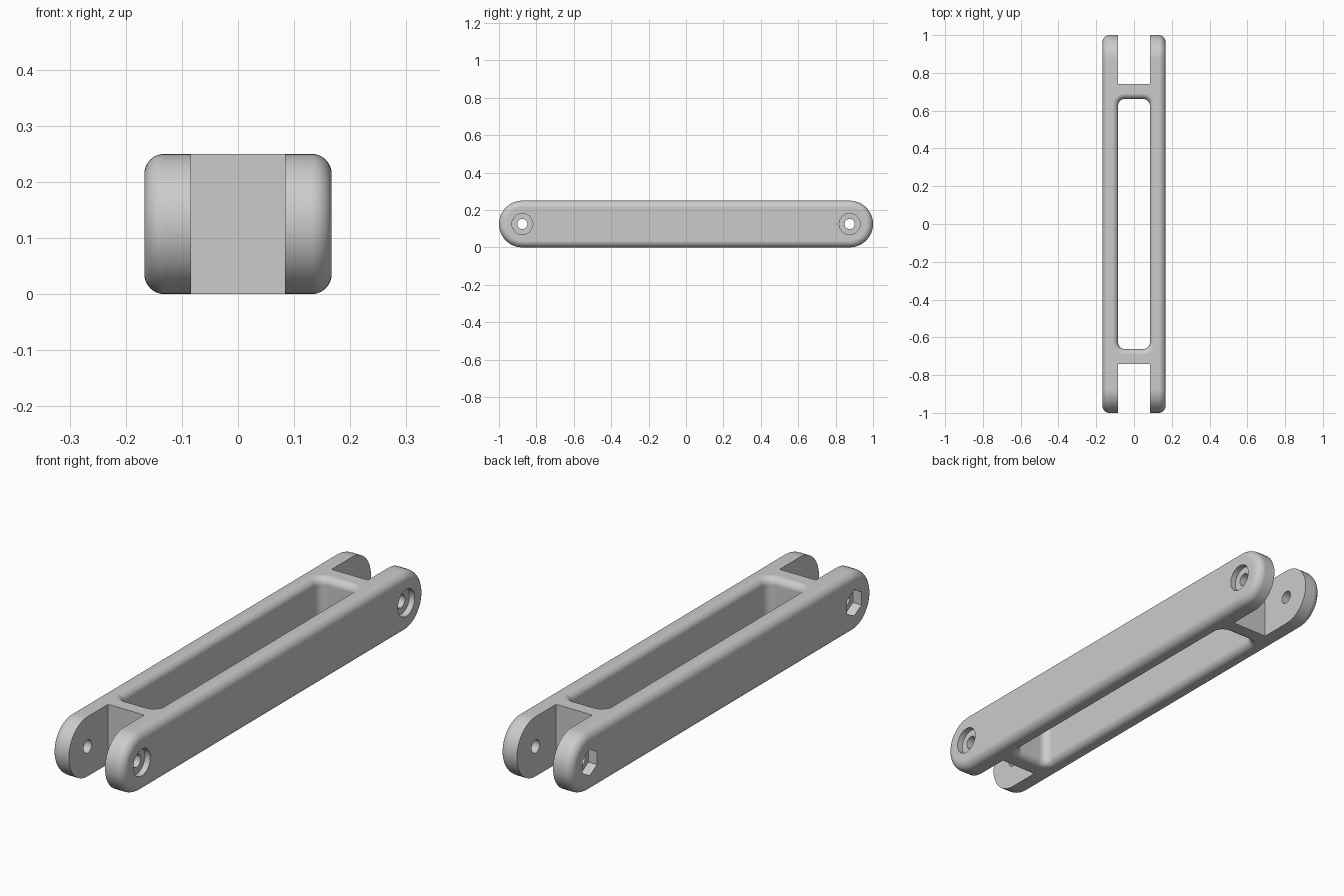
import bpy, bmesh
from math import sin, cos, pi
from mathutils import Vector

cube = bpy.data.objects.get("Cube")
if cube:
    bpy.data.objects.remove(cube, do_unlink=True)

HALF_W, HALF_L, HEIGHT = 0.167, 1.0, 0.25
MID = HEIGHT / 2
PIN_Y = HALF_L - MID          # pin holes sit at the centres of the round ends
EAR = 0.084                   # inner half width between the side rails
EDGE, RIM = 0.036, 0.03       # outer edge and window rim fillets

grey = bpy.data.materials.new("plain grey")
grey.use_nodes = True
grey.diffuse_color = (0.6, 0.6, 0.6, 1)
grey.node_tree.nodes["Principled BSDF"].inputs["Base Color"].default_value = (0.6, 0.6, 0.6, 1)


def rounded(hu, hv, r, steps=12):
    """Rounded rectangle outline."""
    pts = []
    for q, (su, sv) in enumerate([(1, 1), (-1, 1), (-1, -1), (1, -1)]):
        for i in range(steps + 1):
            a = (q + i / steps) * pi / 2
            pts.append((su * (hu - r) + r * cos(a), sv * (hv - r) + r * sin(a)))
    return pts


def polygon(r, n):
    """Regular polygon with a corner pointing up."""
    return [(r * cos(pi / 2 + i * 2 * pi / n), r * sin(pi / 2 + i * 2 * pi / n)) for i in range(n)]


def loft(name, sections, along_x=False, centre=(0, 0, 0)):
    """Skin a closed solid through (outline, offset) sections along z or x."""
    bm = bmesh.new()
    rings = []
    for outline, w in sections:
        rings.append([bm.verts.new(Vector((w, u, v) if along_x else (u, v, w)) + Vector(centre))
                      for u, v in outline])
    n = len(rings[0])
    for a, b in zip(rings, rings[1:]):
        for i in range(n):
            j = (i + 1) % n
            bm.faces.new((a[i], a[j], b[j], b[i]))
    bm.faces.new(rings[0][::-1])
    bm.faces.new(rings[-1])
    bmesh.ops.remove_doubles(bm, verts=bm.verts, dist=1e-5)
    bmesh.ops.recalc_face_normals(bm, faces=bm.faces)
    mesh = bpy.data.meshes.new(name)
    bm.to_mesh(mesh)
    bm.free()
    mesh.materials.append(grey)
    obj = bpy.data.objects.new(name, mesh)
    bpy.context.collection.objects.link(obj)
    return obj


def carve(target, cutter):
    """Subtract a cutter and discard it."""
    bpy.context.view_layer.objects.active = target
    mod = target.modifiers.new("cut", 'BOOLEAN')
    mod.operation, mod.solver, mod.object = 'DIFFERENCE', 'EXACT', cutter
    bpy.ops.object.modifier_apply(modifier=mod.name)
    bpy.data.objects.remove(cutter, do_unlink=True)


# Round-ended bar with filleted outer edges
arc = [i / 8 * pi / 2 for i in range(9)]
side = []
for t in arc:
    inset = EDGE * (1 - cos(t))
    side.append((rounded(HALF_L - inset, MID - inset, MID - inset),
                 HALF_W - EDGE + EDGE * sin(t)))
bar = [(o, -w) for o, w in reversed(side)] + side
link = loft("link_bar", bar, True, (0, 0, MID))

# Central window, flaring out at the top and bottom rims
flare = []
for t in arc:
    d = RIM * (1 - cos(t))
    flare.append((rounded(EAR + d, 0.662 + d, 0.035 + d), MID - RIM + RIM * sin(t)))
flare.append((flare[-1][0], MID + 0.05))
window = [(o, -w) for o, w in reversed(flare)] + flare
carve(link, loft("window_cutter", window, False, (0, 0, MID)))

# Fork slots, through holes, round recesses and hexagonal nut pockets
for s in (-1, 1):
    y = s * PIN_Y
    slot = [(-EAR, -0.18), (EAR, -0.18), (EAR, 0.18), (-EAR, 0.18)]
    carve(link, loft("slot_cutter", [(slot, -0.1), (slot, 0.4)], False, (0, s * 0.92, 0)))
    pin = polygon(0.027, 32)
    carve(link, loft("pin_cutter", [(pin, -0.3), (pin, 0.3)], True, (0, y, MID)))
    bore = polygon(0.056, 48)
    carve(link, loft("recess_cutter", [(bore, HALF_W - 0.025), (bore, 0.3)], True, (0, y, MID)))
    nut = polygon(0.055, 6)
    carve(link, loft("nut_cutter", [(nut, -0.3), (nut, 0.04 - HALF_W)], True, (0, y, MID)))

# Smooth fillets, crisp cut edges
bpy.ops.object.select_all(action='DESELECT')
link.select_set(True)
bpy.context.view_layer.objects.active = link
bpy.ops.object.shade_smooth_by_angle(angle=pi / 6)
normals = link.modifiers.new("weighted normals", 'WEIGHTED_NORMAL')
normals.keep_sharp = True
